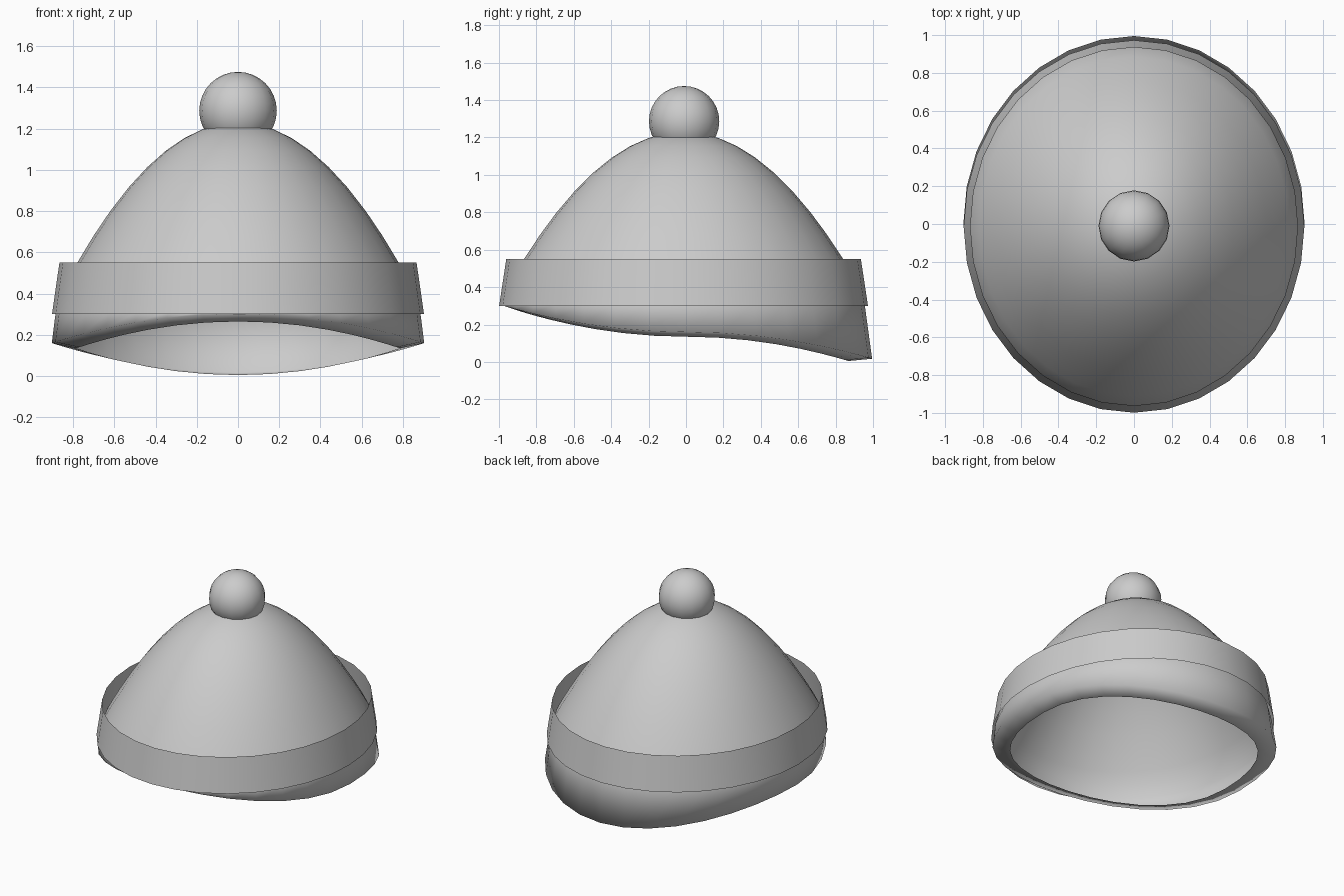
import bpy
import bmesh
import math

if "Cube" in bpy.data.objects:
    bpy.data.objects.remove(bpy.data.objects["Cube"])

SEG = 32          # sides of the hat
RATIO = 1.095     # front-to-back stretch
CY = -0.013       # centre of the hat in y

wool = bpy.data.materials.new("light_grey_wool")
wool.diffuse_color = (0.6, 0.6, 0.6, 1.0)
wool.use_nodes = True
wool.node_tree.nodes["Principled BSDF"].inputs["Base Color"].default_value = wool.diffuse_color


def finish(name, bm):
    """Turn a bmesh into a smooth, coloured object."""
    for f in bm.faces:
        f.smooth = True
    mesh = bpy.data.meshes.new(name)
    bm.to_mesh(mesh)
    bm.free()
    mesh.materials.append(wool)
    obj = bpy.data.objects.new(name, mesh)
    bpy.context.collection.objects.link(obj)
    return obj


def ring(bm, rx, ry, cy, height):
    """Ellipse of vertices; height(s) gives z, s runs -1 (front) to 1 (back)."""
    verts = []
    for i in range(SEG):
        a = 2 * math.pi * i / SEG
        s = math.sin(a)
        verts.append(bm.verts.new((rx * math.cos(a), cy + ry * s, height(s))))
    return verts


def bridge(bm, lower, upper):
    for i in range(SEG):
        j = (i + 1) % SEG
        bm.faces.new((lower[i], lower[j], upper[j], upper[i]))


# Hat body: inner lip, slanted rim, skirt, then a parabolic crown
bm = bmesh.new()
rings = [
    ring(bm, 0.785, 0.868, 0.0, lambda s: 0.135 - 0.13 * s * abs(s)),
    ring(bm, 0.903, 0.990, 0.005, lambda s: 0.16 - 0.143 * s * abs(s)),
    ring(bm, 0.884, 0.968, CY, lambda s: 0.31),
]
for r in (0.86, 0.82, 0.78, 0.70, 0.62, 0.53, 0.44, 0.35, 0.26, 0.17, 0.08):
    z = 1.23 - 1.12 * r * r
    rings.append(ring(bm, r, r * RATIO, CY, lambda s, z=z: z))
for a, b in zip(rings, rings[1:]):
    bridge(bm, a, b)
tip = bm.verts.new((0, CY, 1.23))
for i in range(SEG):
    bm.faces.new((rings[-1][i], rings[-1][(i + 1) % SEG], tip))
finish("hat_body", bm)

# Turned-up cuff: an open tapered band
bm = bmesh.new()
bottom = ring(bm, 0.902, 0.986, CY, lambda s: 0.30)
top = ring(bm, 0.866, 0.948, CY, lambda s: 0.55)
bridge(bm, bottom, top)
finish("cuff", bm)

# Pompom
bm = bmesh.new()
bmesh.ops.create_uvsphere(bm, u_segments=16, v_segments=16, radius=0.188)
bmesh.ops.translate(bm, verts=bm.verts, vec=(0, -0.01, 1.287))
finish("pompom", bm)
